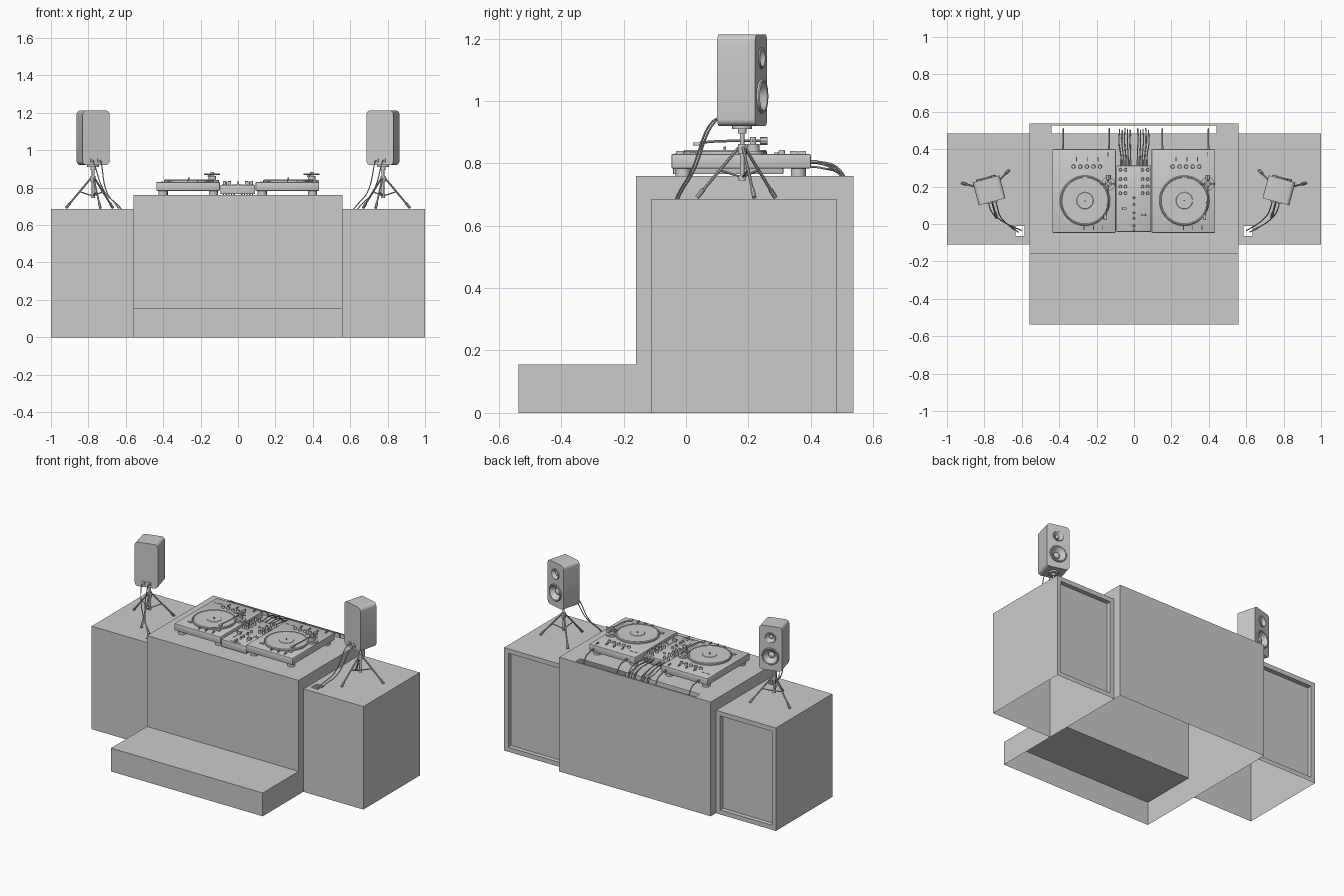
import bpy, bmesh, math
from mathutils import Matrix, Vector

if "Cube" in bpy.data.objects:
    bpy.data.objects.remove(bpy.data.objects["Cube"])

I = Matrix.Identity(4)
T = Matrix.Translation


def finish(name, bm, M=I):
    bmesh.ops.recalc_face_normals(bm, faces=bm.faces)
    me = bpy.data.meshes.new(name)
    bm.to_mesh(me)
    bm.free()
    ob = bpy.data.objects.new(name, me)
    ob.matrix_world = M
    bpy.context.collection.objects.link(ob)
    return ob


def boxes(name, items, M=I, bevel=0):
    """items: (x0, x1, y0, y1, z0, z1)"""
    bm = bmesh.new()
    for x0, x1, y0, y1, z0, z1 in items:
        m = T(((x0 + x1) / 2, (y0 + y1) / 2, (z0 + z1) / 2)) @ Matrix.Diagonal((x1 - x0, y1 - y0, z1 - z0, 1))
        bmesh.ops.create_cube(bm, size=1, matrix=m)
    if bevel:
        bmesh.ops.bevel(bm, geom=bm.edges[:], offset=bevel, segments=2, profile=0.5, affect='EDGES')
    return finish(name, bm, M)


def cyls(name, items, M=I, segs=20, taper=1.0):
    """upright cylinders: (x, y, z0, z1, r)"""
    bm = bmesh.new()
    for x, y, z0, z1, r in items:
        bmesh.ops.create_cone(bm, cap_ends=True, segments=segs, radius1=r, radius2=r * taper,
                              depth=z1 - z0, matrix=T((x, y, (z0 + z1) / 2)))
    return finish(name, bm, M)


def lathe(name, profile, M=I, segs=40):
    bm = bmesh.new()
    vs = [bm.verts.new((r, 0, h)) for r, h in profile]
    es = [bm.edges.new(p) for p in zip(vs, vs[1:])]
    bmesh.ops.spin(bm, geom=vs + es, cent=(0, 0, 0), axis=(0, 0, 1), angle=math.tau, steps=segs)
    bmesh.ops.remove_doubles(bm, verts=bm.verts, dist=1e-5)
    return finish(name, bm, M)


def tubes(name, paths, r, M=I, smooth=True):
    cu = bpy.data.curves.new(name, 'CURVE')
    cu.dimensions = '3D'
    cu.bevel_depth = r
    cu.bevel_resolution = 2
    cu.resolution_u = 8
    cu.use_fill_caps = True
    for pts in paths:
        sp = cu.splines.new('BEZIER')
        sp.bezier_points.add(len(pts) - 1)
        for bp, p in zip(sp.bezier_points, pts):
            bp.co = p
            bp.handle_left_type = bp.handle_right_type = 'AUTO' if smooth else 'VECTOR'
    ob = bpy.data.objects.new(name, cu)
    ob.matrix_world = M
    bpy.context.collection.objects.link(ob)


def shell(name, quads, top=None, hole=None, z=0):
    """open sheet surfaces, plus a top panel with a rectangular hole"""
    bm = bmesh.new()
    for q in quads:
        bm.faces.new([bm.verts.new(p) for p in q])
    if top:
        a, b = [[bm.verts.new((x, y, z)) for x, y in ((r[0], r[2]), (r[1], r[2]), (r[1], r[3]), (r[0], r[3]))]
                for r in (top, hole)]
        for i in range(4):
            j = (i + 1) % 4
            bm.faces.new((a[i], a[j], b[j], b[i]))
    bmesh.ops.remove_doubles(bm, verts=bm.verts, dist=1e-5)
    return finish(name, bm)


# Main desk with the standing step: stepped sheet, open underneath
X, YF, YS, YB, ZT, ZS = 0.558, -0.16, -0.537, 0.537, 0.76, 0.155
prof = [(YS, 0), (YS, ZS), (YF, ZS), (YF, ZT)]
quads = [[(-X, *a), (X, *a), (X, *b), (-X, *b)] for a, b in zip(prof, prof[1:])]
quads.append([(-X, YB, 0), (X, YB, 0), (X, YB, ZT), (-X, YB, ZT)])
for x in (-X, X):
    quads.append([(x, YS, 0), (x, YF, 0), (x, YF, ZS), (x, YS, ZS)])
    quads.append([(x, YF, 0), (x, YB, 0), (x, YB, ZT), (x, YF, ZT), (x, YF, ZS)])
shell("main_desk", quads, (-X, X, YF, YB), (-0.44, 0.44, 0.483, 0.527), ZT)

# Side tables with a cable hole and a framed, recessed back panel
for s, side in ((-1, "left"), (1, "right")):
    x0, x1 = sorted((s * 0.56, s * 1.0))
    y0, y1, h, f, d = -0.11, 0.483, 0.685, 0.03, 0.03
    quads = [[(x0, y0, 0), (x1, y0, 0), (x1, y0, h), (x0, y0, h)]]
    quads += [[(x, y0, 0), (x, y1, 0), (x, y1, h), (x, y0, h)] for x in (x0, x1)]

    def ring(i, y):
        return [(x0 + i, y, i), (x1 - i, y, i), (x1 - i, y, h - i), (x0 + i, y, h - i)]
    loops = [ring(0, y1), ring(f, y1), ring(f, y1 - d)]
    for a, b in zip(loops, loops[1:]):
        quads += [[a[i], a[(i + 1) % 4], b[(i + 1) % 4], b[i]] for i in range(4)]
    quads.append(loops[2])
    hx = sorted((s * 0.586, s * 0.634))
    shell(side + "_side_table", quads, (x0, x1, y0, y1), (*hx, -0.065, -0.01), h)

# Speakers on tripods, toed outwards, fronts facing +y
for s, side in ((-1, "left"), (1, "right")):
    M = T((s * 0.775, 0.18, 0)) @ Matrix.Rotation(-s * math.radians(15), 4, 'Z')
    w, d, z0, z1 = 0.074, 0.063, 0.92, 1.213
    bm = bmesh.new()
    bmesh.ops.create_cube(bm, size=1, matrix=T((0, 0, (z0 + z1) / 2)) @ Matrix.Diagonal((2 * w, 2 * d, z1 - z0, 1)))
    long_edges = [e for e in bm.edges if abs(e.verts[0].co.y - e.verts[1].co.y) > 0.01]
    bmesh.ops.bevel(bm, geom=long_edges, offset=0.022, segments=6, profile=0.5, affect='EDGES')
    body = finish(side + "_speaker_body", bm, M)
    face = Matrix.Rotation(-math.pi / 2, 4, 'X')
    for part, z, r in (("woofer", 1.015, 0.055), ("tweeter", 1.138, 0.034)):
        # driver socket
        F = M @ T((0, d, z)) @ face
        cutter = cyls("socket_cutter", [(0, 0, -0.04, 0.04, r * 0.9)], F, 40)
        mod = body.modifiers.new("socket", 'BOOLEAN')
        mod.object = cutter
        mod.operation = 'DIFFERENCE'
        mod.solver = 'EXACT'
        bpy.context.view_layer.update()
        bpy.context.view_layer.objects.active = body
        bpy.ops.object.modifier_apply(modifier=mod.name)
        bpy.data.objects.remove(cutter)
        k = r / 0.055
        lathe(side + "_" + part, [(r, -0.002), (r, 0.006 * k), (r * 0.94, 0.010 * k), (r * 0.84, 0.008 * k),
              (r * 0.78, 0.002), (r * 0.38, -0.02 * k), (r * 0.36, -0.016 * k), (r * 0.2, -0.009 * k), (0, -0.007 * k)], F)
    # rear sockets
    boxes(side + "_speaker_rear_sockets", [(x - 0.011, x + 0.011, -d - 0.006, -d + 0.002, 0.935, 0.957)
          for x in (-0.02, 0.02)], M, 0.002)
    # tripod
    cyls(side + "_stand_post", [(0, 0, 0.745, 0.915, 0.007), (0, 0, 0.83, 0.862, 0.014),
         (0, 0, 0.745, 0.763, 0.011), (0, 0, 0.895, 0.91, 0.014), (0, 0, 0.91, 0.92, 0.032)], M)
    legs, braces, feet = [], [], []
    for a in (-90, 30, 150):
        u = Vector((math.cos(math.radians(a)), math.sin(math.radians(a)), 0))
        top, foot = u * 0.012 + Vector((0, 0, 0.85)), u * 0.15 + Vector((0, 0, 0.691))
        legs.append((top, foot))
        feet.append((foot.lerp(top, 0.16), foot))
        braces.append((Vector((0, 0, 0.755)), top.lerp(foot, 0.45)))
    tubes(side + "_stand_legs", legs, 0.005, M, False)
    tubes(side + "_stand_feet", feet, 0.0075, M, False)
    tubes(side + "_stand_braces", braces, 0.0035, M, False)
    # leads down through the table hole
    leads = []
    for i, lx in enumerate((-0.02, 0.02)):
        p = M @ Vector((lx, -d - 0.004, 0.947))
        e = Vector((s * (0.60 + 0.018 * i), -0.035 - 0.008 * i, 0.66))
        q = p + Vector((-s * 0.006, -0.025, -0.012))
        leads.append((p, q, p.lerp(e, 0.5) + Vector((s * 0.022, -0.018, -0.03)),
                      p.lerp(e, 0.85) + Vector((s * 0.012, -0.005, 0.0)), e))
    tubes(side + "_speaker_leads", leads, 0.003)

# Turntables (two identical units)
for cx, side in ((-0.267, "left"), (0.264, "right")):
    M = T((cx, 0, 0))
    boxes(side + "_turntable_body", [(-0.17, 0.17, -0.047, 0.4, 0.783, 0.83)], M, 0.005)
    cyls(side + "_turntable_feet", [(x, y, 0.76, 0.784, 0.024) for x in (-0.135, 0.135) for y in (-0.01, 0.36)], M)
    lathe(side + "_platter", [(0.134, 0.828), (0.134, 0.838), (0.13, 0.843), (0.125, 0.843), (0.123, 0.841),
          (0.045, 0.841), (0.043, 0.843), (0.004, 0.843), (0.004, 0.853), (0, 0.854)], M @ T((0.005, 0.125, 0)), 64)
    # tonearm
    cyls(side + "_tonearm_base", [(0.13, 0.215, 0.829, 0.84, 0.036), (0.13, 0.215, 0.84, 0.862, 0.02),
         (0.13, 0.215, 0.862, 0.884, 0.01)], M)
    tubes(side + "_tonearm", [((0.13, 0.255, 0.872), (0.13, 0.16, 0.872), (0.126, 0.09, 0.87), (0.115, 0.045, 0.866)),
          ((0.085, 0.215, 0.872), (0.172, 0.215, 0.872))], 0.004, M)
    tubes(side + "_counterweight", [((0.13, 0.237, 0.872), (0.13, 0.262, 0.872))], 0.013, M, False)
    boxes(side + "_headshell", [(0.105, 0.122, 0.022, 0.052, 0.857, 0.867)], M, 0.002)
    # controls
    cyls(side + "_deck_knobs", [(x, 0.307, 0.829, 0.842, 0.011) for x in (-0.057, -0.02, 0.015, 0.05, 0.085)], M, 16, 0.85)
    boxes(side + "_deck_switches", [(x - 0.002, x + 0.002, y - 0.012, y + 0.012, 0.829, 0.84)
          for x, y in ((-0.04, 0.345), (0.02, 0.345), (0.075, 0.345), (0.128, 0.372), (0.1, -0.02), (0.05, -0.02), (0.0, -0.02))], M)
    boxes(side + "_deck_buttons", [(-0.115, -0.09, 0.015, 0.032, 0.829, 0.834), (0.095, 0.12, 0.015, 0.032, 0.829, 0.834)]
          + [(-0.145 + 0.016 * i, -0.135 + 0.016 * i, 0.336, 0.342, 0.829, 0.832) for i in range(4)], M)
    # rear leads
    tubes(side + "_turntable_leads", [((x, 0.396, 0.805), (x, 0.435, 0.803), (x, 0.482, 0.788), (x, 0.505, 0.755),
          (x, 0.507, 0.70)) for x in (-0.112, 0.134)], 0.004, M)
    tubes(side + "_turntable_plugs", [((x, 0.396, 0.805), (x, 0.42, 0.805)) for x in (-0.112, 0.134)], 0.006, M, False)

# Mixer between the turntables
boxes("mixer_body", [(-0.094, 0.091, -0.042, 0.312, 0.765, 0.815)], I, 0.004)
knobs = [(s * x, y, 0.814, 0.835, 0.009) for s in (-1, 1) for x in (0.045, 0.073)
         for y in (0.165, 0.2, 0.24, 0.29)]
knobs += [(0, y, 0.814, 0.83, 0.007) for y in (-0.01, 0.03, 0.06, 0.105, 0.14)]
cyls("mixer_knobs", knobs, I, 16, 0.8)
boxes("mixer_fader_tracks", [(x - 0.003, x + 0.003, 0.02, 0.12, 0.814, 0.817) for x in (-0.05, 0.05)]
      + [(-0.035, 0.035, -0.028, -0.023, 0.814, 0.817)])
boxes("mixer_fader_caps", [(-0.063, -0.037, 0.077, 0.089, 0.814, 0.832), (0.037, 0.063, 0.042, 0.054, 0.814, 0.832),
      (-0.006, 0.006, -0.037, -0.015, 0.814, 0.832)], I, 0.002)
boxes("mixer_buttons", [(x - 0.008, x + 0.008, y - 0.004, y + 0.004, 0.814, 0.82)
      for x in (-0.07, 0, 0.07) for y in (0.1, 0.225)])

# Mixer leads fanning into the slot
xs = [s * (0.018 + 0.013 * i) for s in (-1, 1) for i in range(5)]
tubes("mixer_leads", [((x, 0.31, z), (x, 0.36, z), (x * 1.15, 0.44, z - 0.006), (x * 1.1, 0.494 + 0.006 * (i % 3), 0.762),
      (x * 1.1, 0.5, 0.70)) for i, x in enumerate(xs) for z in (0.79 + 0.012 * (i % 2),)], 0.003)
tubes("mixer_plugs", [((x, 0.31, z), (x, 0.345, z)) for i, x in enumerate(xs) for z in (0.79 + 0.012 * (i % 2),)],
      0.005, I, False)

# Curves to meshes, then smooth with sharp edges kept
bpy.ops.object.select_all(action='DESELECT')
for ob in bpy.context.collection.objects:
    if ob.type == 'CURVE':
        ob.select_set(True)
        bpy.context.view_layer.objects.active = ob
bpy.ops.object.convert(target='MESH')
bpy.ops.object.select_all(action='SELECT')
bpy.ops.object.shade_smooth_by_angle(angle=math.radians(35))
